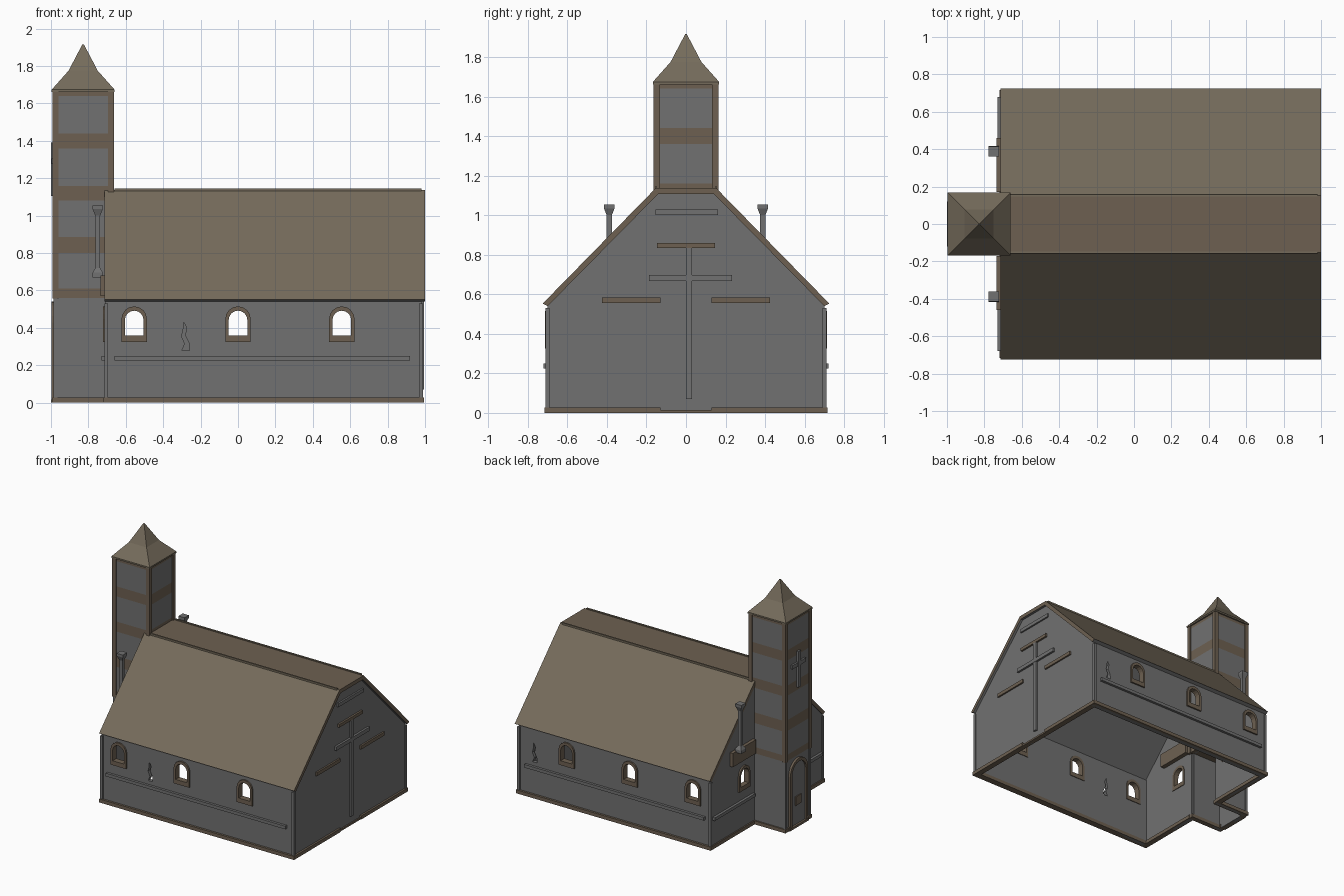
import bpy, bmesh, math
from mathutils import Vector

if "Cube" in bpy.data.objects:
    bpy.data.objects.remove(bpy.data.objects["Cube"])


def material(name, rgb):
    m = bpy.data.materials.new(name)
    m.diffuse_color = (*rgb, 1)
    m.use_nodes = True
    m.node_tree.nodes["Principled BSDF"].inputs["Base Color"].default_value = m.diffuse_color
    return m


GREY = material("stone grey", (0.165, 0.165, 0.165))
ROOF = material("roof tan", (0.178, 0.148, 0.105))
BROWN = material("trim brown", (0.155, 0.118, 0.083))


def finish(name, bm, mats, rule=None):
    bmesh.ops.recalc_face_normals(bm, faces=bm.faces)
    bm.normal_update()
    if rule:
        for f in bm.faces:
            f.material_index = rule(f)
    me = bpy.data.meshes.new(name)
    bm.to_mesh(me)
    bm.free()
    for m in mats:
        me.materials.append(m)
    ob = bpy.data.objects.new(name, me)
    bpy.context.collection.objects.link(ob)
    return ob


def prism(name, pts, axis, a, b, mats, rule=None):
    """Extrude a 2D outline along an axis from a to b."""
    place = {'x': lambda p, t: (t, p[0], p[1]),
             'y': lambda p, t: (p[0], t, p[1]),
             'z': lambda p, t: (p[0], p[1], t)}[axis]
    bm = bmesh.new()
    lo = [bm.verts.new(place(p, a)) for p in pts]
    hi = [bm.verts.new(place(p, b)) for p in pts]
    n = len(pts)
    bm.faces.new(lo)
    bm.faces.new(hi[::-1])
    for i in range(n):
        bm.faces.new((lo[i], lo[(i + 1) % n], hi[(i + 1) % n], hi[i]))
    return finish(name, bm, mats if isinstance(mats, list) else [mats], rule)


def box(name, x0, x1, y0, y1, z0, z1, mat):
    return prism(name, [(x0, y0), (x1, y0), (x1, y1), (x0, y1)], 'z', z0, z1, mat)


def stack(name, cx, cy, levels, mats, rule=None):
    """Square tower from (half width, height) levels."""
    bm = bmesh.new()
    rings = [[bm.verts.new((cx + sx * h, cy + sy * h, z))
              for sx, sy in ((-1, -1), (1, -1), (1, 1), (-1, 1))] for h, z in levels]
    for r, s in zip(rings, rings[1:]):
        for i in range(4):
            bm.faces.new((r[i], r[(i + 1) % 4], s[(i + 1) % 4], s[i]))
    bm.faces.new(rings[0][::-1])
    bm.faces.new(rings[-1])
    return finish(name, bm, mats, rule)


def arch(c, half, z0, z1, n=8):
    """Round-topped outline."""
    zs = z1 - half
    return [(c - half, z0), (c + half, z0)] + [
        (c + half * math.cos(math.pi * i / n), zs + half * math.sin(math.pi * i / n)) for i in range(n + 1)]


def cut(ob, cutters):
    for c in cutters:
        m = ob.modifiers.new("cut", 'BOOLEAN')
        m.object, m.operation, m.solver = c, 'DIFFERENCE', 'EXACT'
    bpy.context.view_layer.update()
    me = bpy.data.meshes.new_from_object(ob.evaluated_get(bpy.context.evaluated_depsgraph_get()))
    ob.modifiers.clear()
    ob.data = me
    for c in cutters:
        bpy.data.objects.remove(c)


def window(c, axis, a, b, wall_a, wall_b):
    """Brown frame with a see-through opening; returns a wall cutter."""
    frame = prism("window_frame", arch(c, 0.068, 0.325, 0.515), axis, a, b, BROWN)
    cut(frame, [prism("cutter", arch(c, 0.05, 0.36, 0.492), axis, a - 0.1, b + 0.1, BROWN)])
    return prism("cutter", arch(c, 0.052, 0.358, 0.494), axis, wall_a, wall_b, GREY)


# Long walls with windows, wavy slit, ledge and plinth
wave = [(-.02, .28), (.02, .28), (.017, .32), (-.003, .36), (.006, .40), (-.01, .43),
        (-.013, .39), (-.022, .355), (-.004, .315)]
for s in (-1, 1):
    lo, hi = sorted((s * 0.67, s * 0.70))
    wall = box("long_wall", -0.71, 0.98, lo, hi, 0, 0.56, GREY)
    fa, fb = sorted((s * 0.665, s * 0.712))
    cutters = [window(x, 'y', fa, fb, lo - 0.1, hi + 0.1) for x in (-0.555, 0, 0.555)]
    x = -0.28 if s < 0 else 0.84
    cutters.append(prism("cutter", [(x - s * p, q) for p, q in wave], 'y', lo - 0.1, hi + 0.1, GREY))
    cut(wall, cutters)
    ya, yb = sorted((s * 0.69, s * 0.72))
    box("wall_ledge", -0.66, 0.92, ya, yb, 0.225, 0.25, GREY)
    ya, yb = sorted((s * 0.665, s * 0.717))
    box("wall_plinth", -0.72, 0.995, ya, yb, 0, 0.028, BROWN)
    ya, yb = sorted((s * 0.69, s * 0.71))
    for xa in (-0.715, 0.968):
        box("corner_post", xa, xa + 0.02, ya, yb, 0.028, 0.53, GREY)

# Gable ends
gable = [(-.69, 0), (.69, 0), (.69, .56), (.14, 1.12), (-.14, 1.12), (-.69, .56)]
prism("east_gable", gable, 'x', 0.955, 0.98, GREY)
west = prism("west_gable", gable, 'x', -0.71, -0.685, GREY)
cutters = [box("cutter", -0.8, -0.6, -0.14, 0.14, -0.1, 0.56, GREY)]
cutters += [window(s * 0.29, 'x', -0.722, -0.68, -0.8, -0.6) for s in (-1, 1)]
cut(west, cutters)

# Roof: sloped sides, flat ridge strip, brown verges, grey ceiling
shell = [(.725, .553), (.152, 1.138), (-.152, 1.138), (-.725, .553), (-.70, .54), (-.14, 1.108), (.14, 1.108), (.70, .54)]


def roof_rule(f):
    if abs(f.normal.x) > 0.9 or f.normal.z > 0.95:
        return 1
    return 2 if f.normal.z < 0 else 0


prism("roof", shell, 'x', -0.715, 1.0, [ROOF, BROWN, GREY], roof_rule)
for s in (-1, 1):
    box("ridge_lip", -0.66, 0.98, s * 0.152 - 0.006, s * 0.152 + 0.006, 1.13, 1.146, ROOF)

# East gable relief: bars and tall cross
box("top_bar", 0.97, 0.993, -0.155, 0.163, 1.0, 1.028, GREY)
box("upper_bar", 0.97, 0.995, -0.147, 0.147, 0.835, 0.86, BROWN)
box("cross_post", 0.97, 0.995, 0, 0.03, 0.07, 0.835, GREY)
box("cross_arm", 0.97, 0.997, -0.188, 0.232, 0.667, 0.697, GREY)
for s in (-1, 1):
    ya, yb = sorted((s * 0.13, s * 0.425))
    box("lower_bar", 0.97, 0.993, ya, yb, 0.555, 0.583, BROWN)
    ya, yb = sorted((s * 0.13, s * 0.717))
    box("east_plinth", 0.95, 0.995, ya, yb, 0, 0.028, BROWN)

    # West wall: ledge, plinth, lintel box and chimney
    ya, yb = sorted((s * 0.155, s * 0.717))
    box("west_plinth", -0.72, -0.675, ya, yb, 0, 0.028, BROWN)
    ya, yb = sorted((s * 0.17, s * 0.68))
    box("west_ledge", -0.73, -0.70, ya, yb, 0.225, 0.25, GREY)
    ya, yb = sorted((s * 0.17, s * 0.46))
    box("lintel_box", -0.735, -0.65, ya, yb, 0.57, 0.68, BROWN)
    stack("chimney", -0.75, s * 0.388,
          [(.028, .67), (.028, .695), (.013, .72), (.013, 1.0), (.027, 1.035), (.027, 1.055)], [GREY])
box("east_sill", 0.95, 0.99, -0.13, 0.13, 0, 0.014, BROWN)

# Tower base: three walls, posts and plinth
for s in (-1, 1):
    ya, yb = sorted((s * 0.13, s * 0.155))
    box("tower_side", -0.98, -0.70, ya, yb, 0, 0.56, GREY)
    ya, yb = sorted((s * 0.125, s * 0.166))
    box("tower_side_plinth", -0.992, -0.68, ya, yb, 0, 0.028, BROWN)
    ya, yb = sorted((s * 0.14, s * 0.162))
    box("tower_base_post", -0.987, -0.965, ya, yb, 0.028, 0.56, GREY)
    ya, yb = sorted((s * 0.112, s * 0.166))
    box("tower_front_plinth", -0.992, -0.95, ya, yb, 0, 0.028, BROWN)
box("tower_front", -0.98, -0.955, -0.14, 0.14, 0, 0.56, GREY)

# Door with arched frame, small panel and step
frame = prism("door_frame", arch(0, 0.112, 0, 0.54, 10), 'x', -0.997, -0.97, BROWN)
cut(frame, [prism("cutter", arch(0, 0.088, -0.1, 0.515, 10), 'x', -1.1, -0.9, BROWN)])
prism("door", arch(0, 0.09, 0, 0.517, 10), 'x', -0.985, -0.975, GREY)
box("door_panel", -0.992, -0.98, -0.035, 0.035, 0.17, 0.24, BROWN)
box("door_step", -1.0, -0.96, -0.12, 0.12, 0, 0.018, BROWN)

# Tower shaft with painted bands
TX = -0.828
heights = [.56, .61, .80, .885, 1.08, 1.16, 1.36, 1.44, 1.64, 1.672]


def band_rule(f):
    z = f.calc_center_median().z
    return int(any(a <= z <= b for a, b in zip(heights[::2], heights[1::2])))


stack("tower_shaft", TX, 0, [(0.156, z) for z in heights], [GREY, BROWN], band_rule)
for sx in (-1, 1):
    for sy in (-1, 1):
        x, y = TX + sx * 0.148, sy * 0.148
        box("tower_corner_trim", x - 0.016, x + 0.016, y - 0.016, y + 0.016, 0.558, 1.668, BROWN)

# Flared tower roof
stack("tower_roof", TX, 0, [(.168, 1.662), (.168, 1.674), (.078, 1.775), (.004, 1.916)], [ROOF])

# Cross on the tower front
box("tower_cross_post", -1.0, -0.98, -0.015, 0.015, 1.105, 1.39, GREY)
box("tower_cross_arm", -0.998, -0.98, -0.085, 0.085, 1.275, 1.305, GREY)
